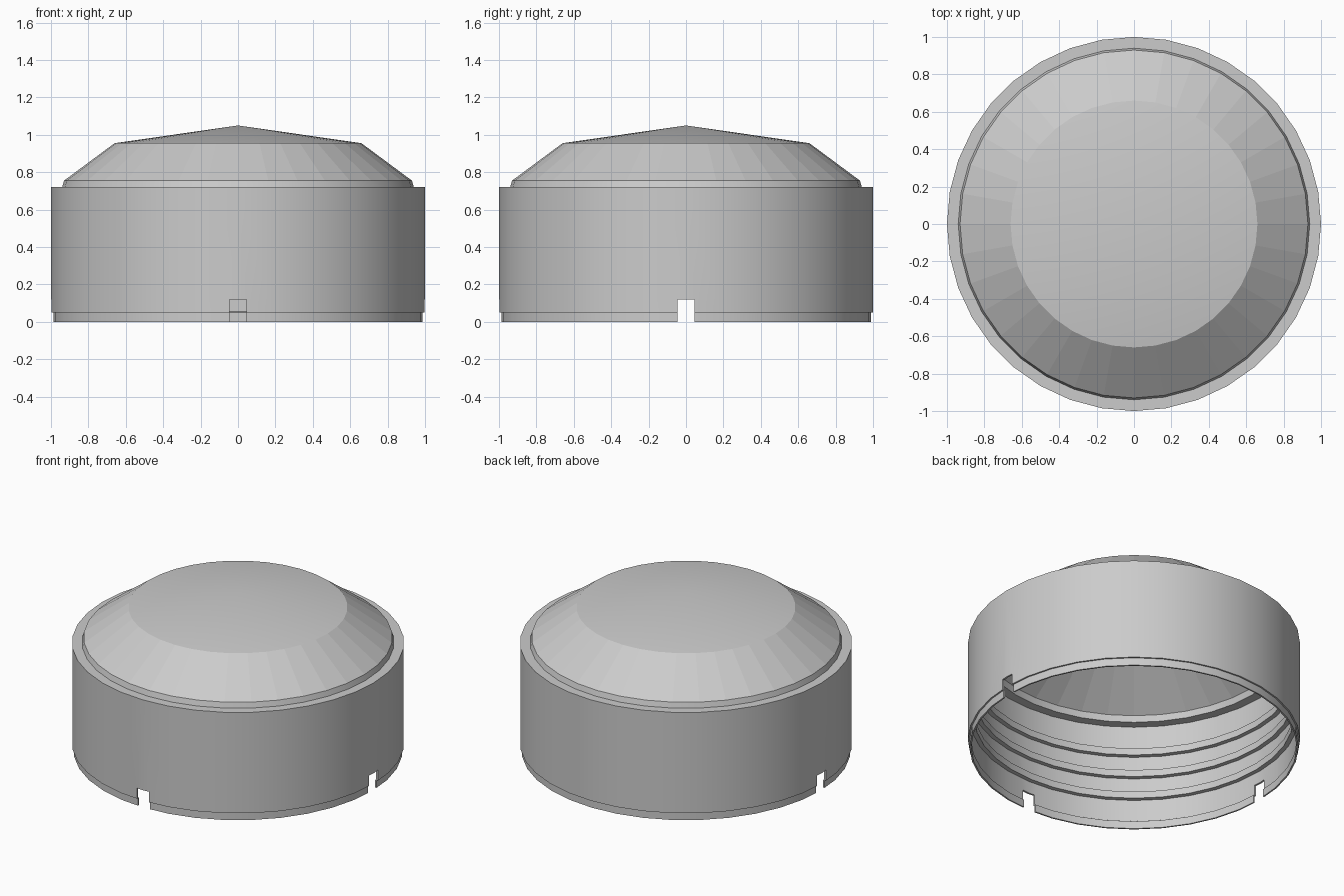
import bpy
import bmesh
import math
from mathutils import Matrix, Vector

if "Cube" in bpy.data.objects:
    bpy.data.objects.remove(bpy.data.objects["Cube"], do_unlink=True)

SIDES = 36

grey = bpy.data.materials.new("plain grey")
grey.use_nodes = True
colour = (0.6, 0.6, 0.6, 1)
grey.diffuse_color = colour
grey.node_tree.nodes["Principled BSDF"].inputs["Base Color"].default_value = colour


def lathe(name, profile, closed=False):
    """Spin an (r, z) profile around the vertical axis."""
    bm = bmesh.new()
    verts = [bm.verts.new((r, 0, z)) for r, z in profile]
    pairs = list(zip(verts, verts[1:]))
    if closed:
        pairs.append((verts[-1], verts[0]))
    edges = [bm.edges.new(p) for p in pairs]
    bmesh.ops.spin(bm, geom=verts + edges, cent=(0, 0, 0), axis=(0, 0, 1),
                   angle=math.tau, steps=SIDES)
    bmesh.ops.remove_doubles(bm, verts=bm.verts, dist=0.0005)
    bmesh.ops.recalc_face_normals(bm, faces=bm.faces)
    mesh = bpy.data.meshes.new(name)
    bm.to_mesh(mesh)
    bm.free()
    mesh.materials.append(grey)
    obj = bpy.data.objects.new(name, mesh)
    bpy.context.collection.objects.link(obj)
    return obj


def cut_box(obj, centre, size):
    """Cut a box-shaped opening and bake the result."""
    bm = bmesh.new()
    bmesh.ops.create_cube(bm, size=1, matrix=Matrix.Translation(centre)
                          @ Matrix.Diagonal(Vector(size)).to_4x4())
    mesh = bpy.data.meshes.new("cutter")
    bm.to_mesh(mesh)
    bm.free()
    cutter = bpy.data.objects.new("cutter", mesh)
    cutter.hide_render = True
    bpy.context.collection.objects.link(cutter)
    mod = obj.modifiers.new("notch", 'BOOLEAN')
    mod.operation, mod.solver, mod.object = 'DIFFERENCE', 'EXACT', cutter
    graph = bpy.context.evaluated_depsgraph_get()
    baked = bpy.data.meshes.new_from_object(obj.evaluated_get(graph))
    obj.modifiers.clear()
    obj.data = baked
    bpy.data.objects.remove(cutter, do_unlink=True)


def smooth(obj):
    bpy.ops.object.select_all(action='DESELECT')
    obj.select_set(True)
    bpy.context.view_layer.objects.active = obj
    bpy.ops.object.shade_smooth_by_angle(angle=math.radians(20))


# Thin hollow cap: outside from the peak down, then inside back up
outer = [(0, 1.05), (0.66, 0.955), (0.93, 0.755), (0.94, 0.72),
         (1, 0.72), (1, 0.05), (0.99, 0.05), (0.99, 0)]
inner = [(0.98, 0), (0.98, 0.05), (0.99, 0.05), (0.99, 0.71),
         (0.93, 0.71), (0.92, 0.75), (0.655, 0.945), (0, 1.04)]
# keep the skirt wall joined where the lip steps in
inner[2] = (0.988, 0.055)
cap = lathe("cap_shell", outer + inner)

# Rim notches on the front and both sides
for x, y in ((1, 0), (-1, 0), (0, -1)):
    size = (0.2, 0.09, 0.22) if x else (0.09, 0.2, 0.22)
    cut_box(cap, (x, y, 0.01), size)
smooth(cap)

# Faceted shoulder
for poly in cap.data.polygons:
    if 0.76 < poly.center.z < 0.95:
        poly.use_smooth = False

# Inner thread ridges
for i in range(3):
    z = 0.2 + 0.15 * i
    ridge = lathe(f"inner_ridge_{i + 1}",
                  [(0.995, z), (0.96, z), (0.96, z + 0.045), (0.995, z + 0.055)],
                  closed=True)
    smooth(ridge)
